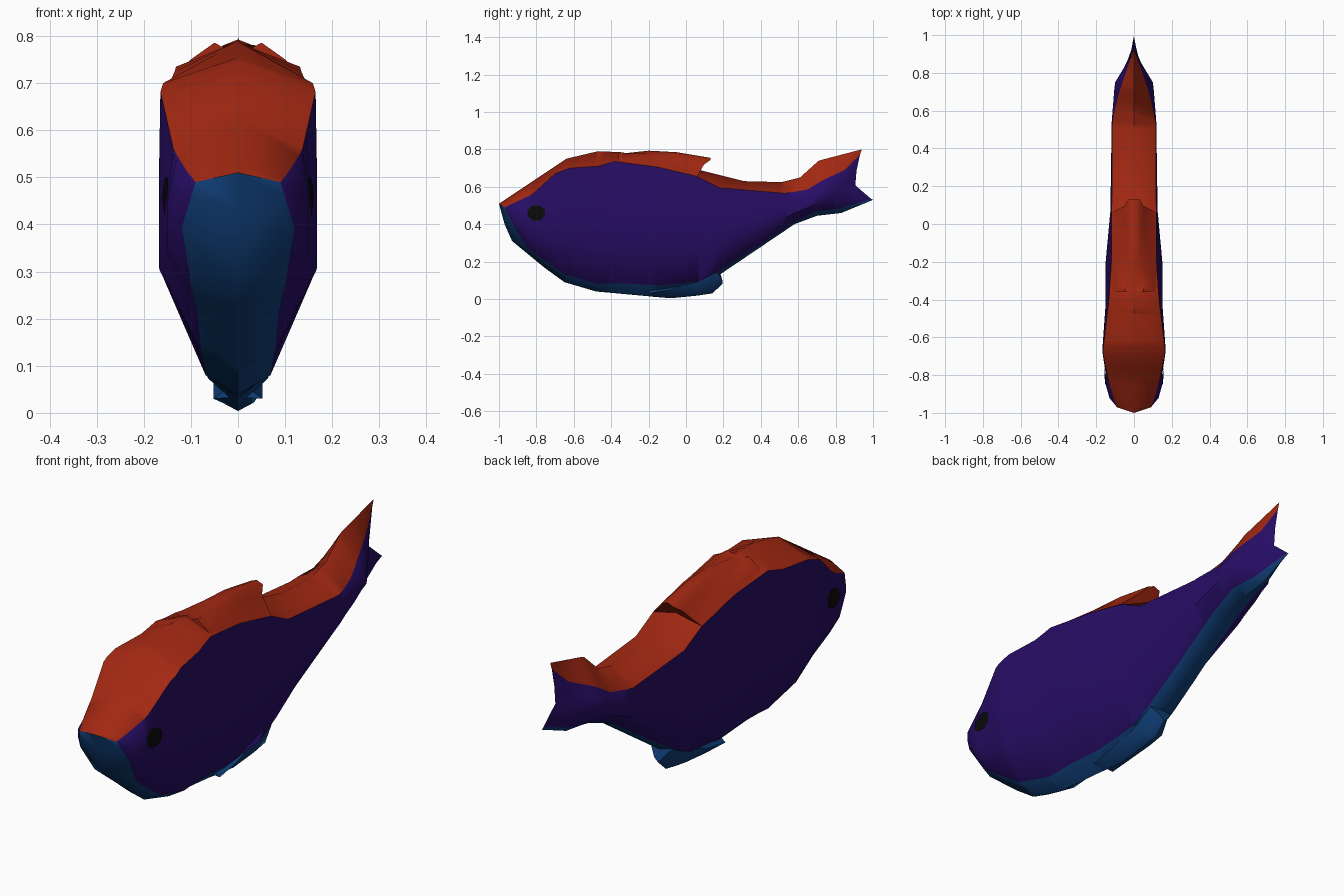
import bpy, bmesh, math
from mathutils import Vector
from mathutils.bvhtree import BVHTree

if "Cube" in bpy.data.objects:
    bpy.data.objects.remove(bpy.data.objects["Cube"])


def material(name, rgb):
    m = bpy.data.materials.new(name)
    m.use_nodes = True
    m.diffuse_color = (*rgb, 1)
    bsdf = m.node_tree.nodes["Principled BSDF"]
    bsdf.inputs["Base Color"].default_value = (*rgb, 1)
    bsdf.inputs["Roughness"].default_value = 0.8
    return m


BLUE = material("belly blue", (0.005, 0.047, 0.18))
PURPLE = material("side purple", (0.02, 0.004, 0.13))
RED = material("back red", (0.36, 0.021, 0.006))
BLACK = material("eye black", (0.003, 0.003, 0.003))


def lerp(points, t):
    """Value at t on a polyline of (position, value) points."""
    if t <= points[0][0]:
        return points[0][1]
    for (a, va), (b, vb) in zip(points, points[1:]):
        if t <= b:
            return va + (vb - va) * (t - a) / (b - a)
    return points[-1][1]


def finish(name, bm, mats, angle):
    bmesh.ops.remove_doubles(bm, verts=bm.verts, dist=0.0005)
    bmesh.ops.recalc_face_normals(bm, faces=bm.faces)
    mesh = bpy.data.meshes.new(name)
    bm.to_mesh(mesh)
    bm.free()
    for m in mats:
        mesh.materials.append(m)
    ob = bpy.data.objects.new(name, mesh)
    bpy.context.collection.objects.link(ob)
    bpy.ops.object.select_all(action="DESELECT")
    ob.select_set(True)
    bpy.context.view_layer.objects.active = ob
    bpy.ops.object.shade_smooth_by_angle(angle=math.radians(angle))
    return ob


def loft(name, halves, mats, row_material, caps=False, angle=50):
    """Skin half sections that run from centre line to centre line, both sides."""
    bm = bmesh.new()
    rings = []
    for half in halves:
        ring = half + [(-x, y, z) for x, y, z in half[-2:0:-1]]
        rings.append([bm.verts.new(p) for p in ring])
    n, last = len(rings[0]), len(halves[0]) - 1
    for a, b in zip(rings, rings[1:]):
        for i in range(n):
            j = (i + 1) % n
            face = bm.faces.new((a[i], a[j], b[j], b[i]))
            face.material_index = row_material(i if i < last else n - 1 - i)
    if caps:
        bm.faces.new(rings[0])
        bm.faces.new(rings[-1])
    return finish(name, bm, mats, angle)


# Body outlines: heights along the length
top_z = [(-1, .51), (-.64, .75), (-.47, .79), (-.35, .785), (.07, .69), (.31, .63),
         (.51, .625), (.61, .65), (.71, .74), (.94, .80)]
red_z = [(-.97, .49), (-.82, .56), (-.7, .67), (-.62, .70), (-.47, .71), (-.38, .735),
         (-.15, .705), (.06, .655), (.18, .595), (.53, .565), (.65, .585),
         (.73, .635), (.85, .69), (.93, .77)]
low_z = [(-.97, .49), (-.9, .35), (-.86, .28), (-.65, .13), (-.47, .08), (-.3, .085),
         (0, .06), (.2, .16), (.58, .41), (.7, .47), (.83, .485), (.99, .535)]
bottom_z = [(-1, .51), (-.97, .4), (-.93, .31), (-.76, .17), (-.65, .09), (-.48, .04),
            (-.17, .012), (.18, .13), (.58, .4), (.7, .445), (.83, .46), (1, .53)]
# Half widths along the length
side_w = [(-1, .09), (-.93, .13), (-.85, .15), (-.78, .152), (-.67, .168), (-.42, .15),
          (-.2, .15), (.07, .125), (.54, .118), (.77, .1), (.9, .045), (1, 0)]
red_w = [(-1, .09), (-.82, .137), (-.68, .166), (-.42, .135), (-.25, .12),
         (.55, .115), (.77, .06), (.9, .025), (1, 0)]
low_w = [(-1, .09), (-.91, .128), (-.85, .1), (-.76, .085), (-.4, .065), (.2, .06),
         (.7, .055), (.85, .03), (1, 0)]


def place(t, start, end):
    """Slide a station so that each row gets its own snout and tail end."""
    if t < -.9:
        return start + (t + 1) * (-.9 - start) / .1
    if t > .7:
        return .7 + (t - .7) * (end - .7) / .3
    return t


def body_section(t):
    yt, yb = place(t, -1, .94), place(t, -1, 1)
    yr, yl = place(t, -.97, .93), place(t, -.97, .99)
    zr, zl = lerp(red_z, yr), lerp(low_z, yl)
    half = [(0, yb, lerp(bottom_z, yb)), (lerp(low_w, t), yl, zl)]
    for f, notch in ((.31, .905), (.65, .912)):
        half.append((lerp(side_w, t), place(t, -.97, notch), zl + f * (zr - zl)))
    return half + [(lerp(red_w, t), yr, zr), (0, yt, lerp(top_z, yt))]


stations = sorted({round(p[0], 2) for line in (top_z, red_z, bottom_z, side_w)
                   for p in line if -1 < p[0] < .95} | {-1, -.98, 1})
body = loft("body", [body_section(t) for t in stations], [BLUE, PURPLE, RED],
            lambda row: 0 if row == 0 else 2 if row == 4 else 1)

# Dorsal fin: a flap over the back that overhangs at the rear
dorsal_z = [(-.36, .787), (-.32, .78), (-.2, .793), (-.05, .785), (.13, .755)]
dorsal = []
for t in (-.36, -.32, -.2, -.05, .06, .13):
    ridge = lerp(dorsal_z, t)
    rear = min(t, .06)
    back, edge = lerp(top_z, rear), lerp(red_z, rear)
    lip = .035 if t > .1 else 0
    dorsal.append([(0, t - lip, back - .02 + lip * 1.4),
                   (.118, rear, edge + .002),
                   (.1, rear + lip * .3, edge + .018),
                   (.05, rear + lip, back + .4 * (ridge - back)),
                   (.03, t, ridge - .012),
                   (0, t, ridge)])
loft("dorsal_fin", dorsal, [RED], lambda row: 0, caps=True)

# Anal fin: keel under the belly ending in a hooked tip
anal = []
for y, z, w, root_y, root_z in ((-.2, .014, .02, -.2, .04), (-.08, .004, .034, -.08, .06),
                                (.06, .018, .036, .05, .11), (.14, .03, .034, .1, .14),
                                (.195, .08, .018, .17, .15)):
    anal.append([(0, y, z), (w, y, z + .018),
                 (.052, root_y, root_z - .01), (0, root_y, root_z + .03)])
loft("anal_fin", anal, [BLUE], lambda row: 0, caps=True)

# Eyes: thin octagonal patches laid on the sides
tree = BVHTree.FromObject(body, bpy.context.evaluated_depsgraph_get())
for side, label in ((1, "left"), (-1, "right")):
    bm = bmesh.new()

    def on_skin(r, k):
        a = (k + .5) * math.pi / 4
        y, z = -.8 + r * math.cos(a), .46 + r * .88 * math.sin(a)
        hit = tree.ray_cast(Vector((side, y, z)), Vector((-side, 0, 0)))[0]
        return bm.verts.new(hit + Vector((side * .004, 0, 0)))

    rings = [[on_skin(r, k) for k in range(8)] for r in (.012, .03, .05)]
    bm.faces.new(rings[0])
    for a, b in zip(rings, rings[1:]):
        for k in range(8):
            j = (k + 1) % 8
            bm.faces.new((a[k], a[j], b[j], b[k]))
    eye = finish(label + "_eye", bm, [BLACK], 60)
    if eye.data.polygons[0].normal.x * side < 0:
        eye.data.flip_normals()
